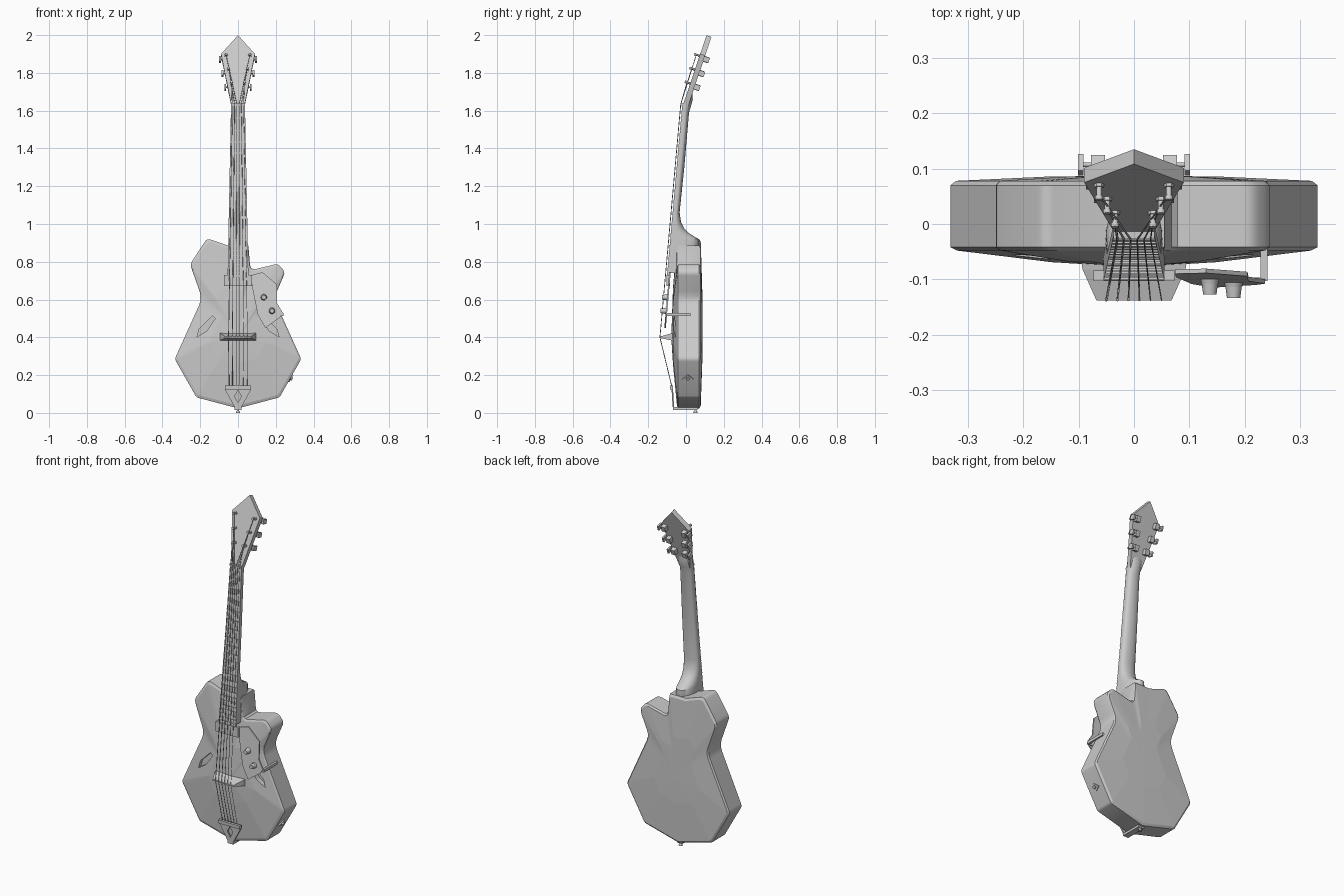
import bpy, bmesh, math
from mathutils import Matrix, Vector

if "Cube" in bpy.data.objects:
    bpy.data.objects.remove(bpy.data.objects["Cube"])

I = Matrix.Identity(4)


def obj(name, verts, faces, M=I, smooth=None):
    me = bpy.data.meshes.new(name)
    me.from_pydata([M @ Vector(v) for v in verts], [], faces)
    bm = bmesh.new()
    bm.from_mesh(me)
    bmesh.ops.recalc_face_normals(bm, faces=bm.faces)
    bm.to_mesh(me)
    bm.free()
    o = bpy.data.objects.new(name, me)
    bpy.context.collection.objects.link(o)
    if smooth:
        bpy.ops.object.select_all(action='DESELECT')
        o.select_set(True)
        bpy.context.view_layer.objects.active = o
        bpy.ops.object.shade_smooth_by_angle(angle=math.radians(smooth))
    return o


def loft(name, rings, M=I, smooth=None):
    """Skin a list of equal-length rings and cap both ends."""
    n = len(rings[0])
    verts = [v for r in rings for v in r]
    faces = [(k*n+i, k*n+(i+1) % n, (k+1)*n+(i+1) % n, (k+1)*n+i)
             for k in range(len(rings)-1) for i in range(n)]
    faces += [tuple(range(n)), tuple(range(len(verts)-n, len(verts)))]
    return obj(name, verts, faces, M, smooth)


def prism(name, pts, y0, y1, M=I):
    return loft(name, [[(x, y, z) for x, z in pts] for y in (y0, y1)], M)


def box(name, x, y, z, M=I):
    return prism(name, [(x[0], z[0]), (x[1], z[0]), (x[1], z[1]), (x[0], z[1])], y[0], y[1], M)


def rod(name, p, q, r, r2=None, M=I, n=12):
    p, q = Vector(p), Vector(q)
    R = (q-p).to_track_quat('Z', 'Y').to_matrix()
    ring = lambda c, rad: [c + R @ Vector((rad*math.cos(t*math.tau/n), rad*math.sin(t*math.tau/n), 0)) for t in range(n)]
    return loft(name, [ring(p, r), ring(q, r if r2 is None else r2)], M, 40)


def cut(target, cutter):
    cutter.hide_render = True
    cutter.hide_set(True)
    m = target.modifiers.new("cut", 'BOOLEAN')
    m.operation, m.object, m.solver = 'DIFFERENCE', cutter, 'EXACT'


# Body outline: x, z, corner rounding
corners = [(0, .024, 0), (.22, .082, .01), (.335, .285, .015), (.19, .606, .04), (.25, .745, .02),
           (.212, .79, .02), (.066, .755, .03), (.055, .885, 0), (-.05, .885, 0), (-.164, .924, .02),
           (-.254, .787, .02), (-.19, .606, .04), (-.335, .285, .015), (-.22, .082, .01)]
outline = []
for i, (x, z, r) in enumerate(corners):
    p = Vector((x, z))
    if r == 0:
        outline.append(p)
        continue
    a = p + (Vector(corners[i-1][:2])-p).normalized()*r
    b = p + (Vector(corners[(i+1) % len(corners)][:2])-p).normalized()*r
    for t in (0, .33, .67, 1):
        outline.append(a*(1-t)**2 + p*2*t*(1-t) + b*t*t)

# Faceted body: shallow dome front and back, chamfered rim
hub = Vector((0, .45))
levels = [(.45, -.069), (.965, -.048), (1, -.042), (1, .07), (.97, .078), (.45, .086)]
n = len(outline)
verts = []
for s, y in levels:
    for p in outline:
        q = hub + (p-hub)*s
        verts.append((q.x, y, q.y))
faces = [(k*n+i, k*n+(i+1) % n, (k+1)*n+(i+1) % n, (k+1)*n+i) for k in range(5) for i in range(n)]
c = len(verts)
verts += [(0, -.078, .4), (0, .087, .4)]
faces += [(c, i, (i+1) % n) for i in range(n)]
faces += [(c+1, 5*n+i, 5*n+(i+1) % n) for i in range(n)]
body = obj("body", verts, faces, smooth=30)
for f in body.data.polygons:
    if abs(f.normal.y) > .9:
        f.use_smooth = False

# Sound holes
for s in (-1, 1):
    cut(body, prism("sound_hole_cutter", [(s*x, z) for x, z in
        ((.218, .40), (.205, .445), (.135, .513), (.12, .50), (.165, .435))], -.12, -.035))


# Neck with rounded back and curved heel
def fy(z):
    return -.02 - (1.63-z)*.089


def hw(z):
    return .037 + (1.63-z)*.02


def section(z, w, f, b):
    return [(-w, f, z)] + [(-w*math.cos(t*math.pi/12), f+(b-f)*(.25+.75*math.sin(t*math.pi/12)), z)
                           for t in range(13)] + [(w, f, z)]


rings = [section(1.70, .046, .012, .034), section(1.66, .039, -.003, .036), section(1.63, .037, -.008, .028)]
for z, b in ((1.59, .016), (1.3, -.009), (1.06, -.034), (1.01, -.026), (.975, -.008),
             (.95, .018), (.933, .045), (.92, .068), (.86, .07), (.74, .02)):
    rings.append(section(z, hw(z), fy(z)+.012, b))
loft("neck", rings, smooth=35)

# Fingerboard, nut, frets
loft("fingerboard", [[(-hw(z), fy(z), z), (hw(z), fy(z), z), (hw(z), fy(z)+.013, z), (-hw(z), fy(z)+.013, z)]
                     for z in (.73, 1.63)])
box("nut", (-.037, .037), (-.026, -.005), (1.628, 1.638))
for i in range(1, 23):
    z = 1.63 - 1.23*(1-2**(-i/12))
    box("fret", (-hw(z), hw(z)), (fy(z)-.003, fy(z)+.004), (z-.002, z+.002))

# Headstock
H = Matrix.Translation((0, -.016, 1.63)) @ Matrix.Rotation(-.325, 4, 'X')
prism("headstock", [(-.036, .005), (.036, .005), (.09, .285), (0, .39), (-.09, .285)], 0, .028, H)

# Tuners
posts = {}
for s in (-1, 1):
    for k, u in enumerate((.12, .197, .275)):
        e = .037 + u*.186
        px = s*(e-.025)
        rod("tuner_post", (px, .01, u), (px, -.028, u), .005, M=H)
        rod("tuner_collar", (px, .01, u), (px, -.006, u), .009, M=H, n=6)
        rod("tuner_post_top", (px, -.022, u), (px, -.03, u), .007, M=H)
        box("tuner_housing", sorted((s*(e-.036), s*(e-.01))), (.027, .053), (u-.024, u+.008), H)
        rod("tuner_shaft", (s*(e-.012), .04, u-.008), (s*(e+.006), .04, u-.008), .004, M=H)
        box("tuner_button", sorted((s*(e+.003), s*(e+.013))), (.024, .056), (u-.022, u+.006), H)
        posts[(s, k)] = H @ Vector((px, -.018, u))

# Strings
for i in range(6):
    t = i/5*2 - 1
    s, k = (-1, i) if i < 3 else (1, 5-i)
    cu = bpy.data.curves.new("string", 'CURVE')
    cu.dimensions = '3D'
    cu.bevel_depth, cu.bevel_resolution = .0022 - .0002*i, 1
    sp = cu.splines.new('POLY')
    path = [posts[(s, k)], (t*.03, -.028, 1.633), (t*.05, -.138, .40), (t*.048, -.074, .135)]
    sp.points.add(3)
    for pt, co in zip(sp.points, path):
        pt.co = (*co, 1)
    bpy.context.collection.objects.link(bpy.data.objects.new("string", cu))

# Pickup
box("pickup", (-.073, .073), (-.103, -.084), (.672, .73))

# Bridge
loft("bridge", [[(-w, y, a), (w, y, a), (w, y, b), (-w, y, b)] for w, y, a, b in
                ((.095, -.07, .383, .422), (.093, -.082, .385, .42), (.068, -.138, .396, .404))])

# Tailpiece with diamond opening, hinge bracket and strap button
S = Matrix.Translation((0, -.065, 0))
S[1][2] = -.06
tail = prism("tailpiece", [(-.018, .03), (.018, .03), (.07, .125), (.07, .145), (-.07, .145), (-.07, .125)], -.004, .004, S)
cut(tail, prism("tailpiece_cutter", [(0, .055), (.018, .088), (0, .12), (-.018, .088)], -.1, -.04))
box("tailpiece_bar", (-.07, .07), (-.012, .002), (.125, .145), S)
box("tailpiece_hinge", (-.018, .018), (-.07, .06), (.016, .03))
rod("strap_button_stem", (0, .05, .03), (0, .05, .004), .006)
rod("strap_button", (0, .05, .01), (0, .05, 0), .008, .012)

# Floating pickguard, parallel to the strings
G = Matrix.Translation((0, -.085-.73*.089, 0))
G[1][2] = .089
prism("pickguard", [(.074, .73), (.13, .745), (.205, .68), (.207, .58), (.237, .53), (.222, .505),
                    (.145, .45), (.105, .52), (.076, .66)], -.005, .003, G)
for x, z in ((.137, .612), (.18, .54)):
    y = -.085 - (.73-z)*.089
    rod("knob_skirt", (x, y, z), (x, y-.012, z), .018, .015)
    rod("knob", (x, y-.01, z), (x, y-.032, z), .015, .012)

# Pickguard bracket
box("bracket_arm", (.19, .241), (-.103, -.097), (.512, .528))
box("bracket_leg", (.229, .241), (-.103, .025), (.512, .528))

# Output jack on the lower right side
J = Matrix.Translation((.278, .01, .184)) @ Matrix.Rotation(math.radians(30), 4, 'Y') @ Matrix.Rotation(math.radians(90), 4, 'Z')
prism("jack_plate", [(-.03, -.005), (0, -.022), (.03, -.005), (0, .022)], -.005, .005, J)
rod("jack_socket", (0, 0, 0), (0, -.012, 0), .009, M=J)
